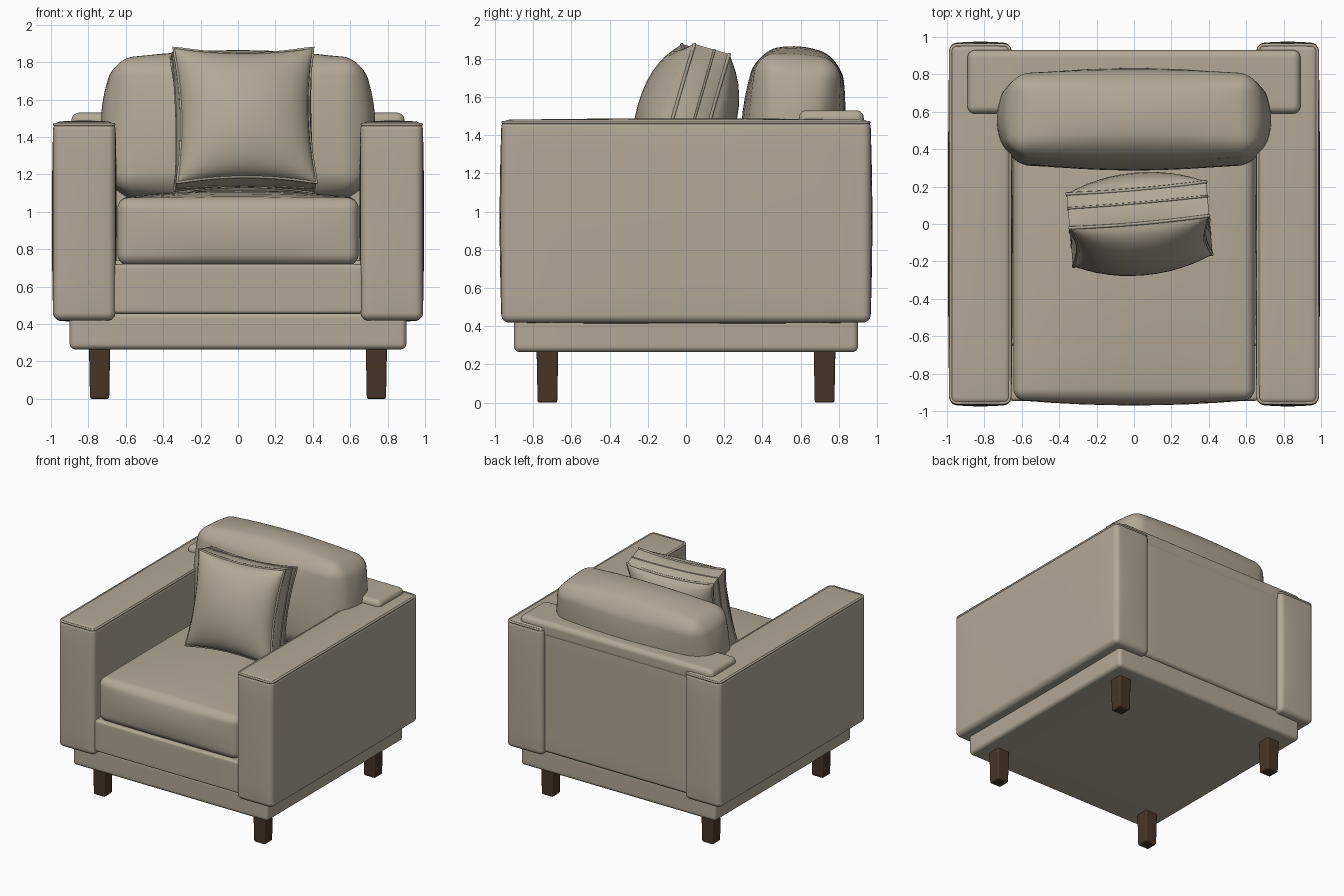
import bpy, bmesh
from math import tan, pi, sin, cos, radians
from mathutils import Vector

cube = bpy.data.objects.get("Cube")
if cube:
    bpy.data.objects.remove(cube, do_unlink=True)


def material(name, rgb):
    m = bpy.data.materials.new(name)
    m.use_nodes = True
    m.diffuse_color = (*rgb, 1)
    m.node_tree.nodes["Principled BSDF"].inputs["Base Color"].default_value = (*rgb, 1)
    return m


FABRIC = material("beige_fabric", (0.45, 0.39, 0.31))
WOOD = material("dark_wood", (0.062, 0.036, 0.021))
SEGS, ROUND = 16, 4      # grid lines per side, of which ROUND lie in each rounded edge


def grid_cube():
    bm = bmesh.new()
    bmesh.ops.create_cube(bm, size=2)
    bmesh.ops.subdivide_edges(bm, edges=bm.edges[:], cuts=SEGS - 1, use_grid_fill=True)
    return bm


def finish(bm, name, mat):
    bmesh.ops.recalc_face_normals(bm, faces=bm.faces[:])
    me = bpy.data.meshes.new(name)
    bm.to_mesh(me)
    bm.free()
    me.materials.append(mat)
    for p in me.polygons:
        p.use_smooth = True
    ob = bpy.data.objects.new(name, me)
    bpy.context.collection.objects.link(ob)
    return ob


def edge_map(s, h, r):
    """Moves a grid line so that the rounded edge gets evenly spaced lines."""
    i = round((s + 1) / 2 * SEGS)
    k = min(i, SEGS - i)
    if k >= ROUND:
        return (h - r) * (2 * (i - ROUND) / (SEGS - 2 * ROUND) - 1)
    d = h - r + r * tan(pi / 4 * (1 - k / ROUND))
    return d if s > 0 else -d


def soft_box(name, lo, hi, r, bulge=(0, 0, 0), mat=FABRIC, taper=0):
    """Rounded box whose faces swell outward by bulge at their middles."""
    lo, hi = Vector(lo), Vector(hi)
    mid, h = (lo + hi) / 2, (hi - lo) / 2
    bm = grid_cube()
    for v in bm.verts:
        p = Vector([edge_map(v.co[a], h[a], r) for a in range(3)])
        core = Vector([max(r - h[a], min(h[a] - r, p[a])) for a in range(3)])
        p = core + (p - core).normalized() * r
        n = [p[a] / h[a] for a in range(3)]
        for a in range(3):
            b, c = n[a - 1], n[a - 2]
            p[a] += bulge[a] * n[a] * (1 - b * b) * (1 - c * c)
        if taper:
            p.x *= 1 - taper * (1 - n[2]) / 2
            p.y *= 1 - taper * (1 - n[2]) / 2
        v.co = p
    ob = finish(bm, name, mat)
    ob.location = mid
    return ob


def piping(name, points, radius):
    cu = bpy.data.curves.new(name, "CURVE")
    cu.dimensions = "3D"
    cu.bevel_depth = radius
    cu.bevel_resolution = 1
    sp = cu.splines.new("POLY")
    sp.points.add(len(points) - 1)
    for q, p in zip(sp.points, points):
        q.co = (*p, 1)
    sp.use_cyclic_u = True
    cu.materials.append(FABRIC)
    ob = bpy.data.objects.new(name, cu)
    bpy.context.collection.objects.link(ob)
    bpy.ops.object.select_all(action="DESELECT")
    ob.select_set(True)
    bpy.context.view_layer.objects.active = ob
    bpy.ops.object.convert(target="MESH")
    return bpy.context.object


def rounded_rect(x0, x1, y0, y1, r, z):
    pts = []
    corners = [(x1 - r, y1 - r), (x0 + r, y1 - r), (x0 + r, y0 + r), (x1 - r, y0 + r)]
    for c, (x, y) in enumerate(corners):
        for k in range(5):
            t = (c + k / 4) * pi / 2
            pts.append((x + r * cos(t), y + r * sin(t), z))
    return pts


# Frame: plinth, front rail, back panel and its top roll
soft_box("plinth", (-0.9, -0.9, 0.265), (0.9, 0.9, 0.46), 0.03)
soft_box("front_rail", (-0.67, -0.945, 0.455), (0.67, -0.6, 0.72), 0.02)
soft_box("seat_deck", (-0.67, -0.65, 0.45), (0.67, 0.65, 0.74), 0.02)
soft_box("back_panel", (-0.68, 0.6, 0.44), (0.68, 0.925, 1.5), 0.03)
soft_box("back_top", (-0.89, 0.59, 1.4), (0.89, 0.93, 1.53), 0.04)

# Arms with piped tops, and legs
for side, s in (("left", 1), ("right", -1)):
    x0, x1 = sorted((s * 0.655, s * 0.988))
    soft_box(side + "_arm", (x0, -0.965, 0.42), (x1, 0.965, 1.48), 0.04, (0.007, 0.01, 0.008))
    piping(side + "_arm_piping",
           rounded_rect(x0 + 0.008, x1 - 0.008, -0.957, 0.957, 0.035, 1.467), 0.009)
    for end, t in (("front", -1), ("back", 1)):
        cx, cy = s * 0.74, t * 0.725
        soft_box(f"{end}_{side}_leg", (cx - 0.057, cy - 0.057, 0), (cx + 0.057, cy + 0.057, 0.29),
                 0.012, mat=WOOD, taper=0.1)

# Seat cushion
soft_box("seat_cushion", (-0.645, -0.94, 0.715), (0.645, 0.6, 1.075), 0.06, (0, 0.03, 0.04))

# Back cushion: swollen sides, leaning slightly back
back = soft_box("back_cushion", (-0.66, 0.34, 1.09), (0.66, 0.78, 1.81), 0.1, (0.075, 0.05, 0.055))
back.rotation_euler.x = radians(-5)


# Throw pillow: boxed edge, domed faces, pinched corners
def pillow_point(u, v, w):
    pinch = 0.02 + 0.025 * w * w
    dome = ((1 - u * u) * (1 - v * v)) ** 0.5
    return Vector((0.375 * u * (1 - pinch * (1 - v * v) * 2),
                   w * (0.095 + 0.165 * dome),
                   0.375 * v * (1 - pinch * (1 - u * u) * 2)))


bm = grid_cube()
for v in bm.verts:
    v.co = pillow_point(sin(v.co.x * pi / 2), sin(v.co.z * pi / 2), v.co.y)
pillow = finish(bm, "throw_pillow", FABRIC)

steps = [i / 8 - 1 for i in range(16)]
edge = ([(s, 1) for s in steps] + [(1, -s) for s in steps]
        + [(-s, -1) for s in steps] + [(-1, s) for s in steps])
parts = [pillow]
for name, w, rad in (("front", -1, 0.009), ("middle", 0.15, 0.006), ("back", 1, 0.009)):
    parts.append(piping(f"pillow_{name}_piping", [pillow_point(u, v, w) for u, v in edge], rad))
for ob in parts:
    ob.location = (0.03, 0.0, 1.49)
    ob.rotation_euler = (radians(-16), 0, radians(5))

# Crisp edges on the wooden legs
bpy.ops.object.select_all(action="DESELECT")
for ob in bpy.context.scene.objects:
    if ob.name.endswith("_leg"):
        ob.select_set(True)
        bpy.context.view_layer.objects.active = ob
bpy.ops.object.shade_smooth_by_angle(angle=radians(30))
